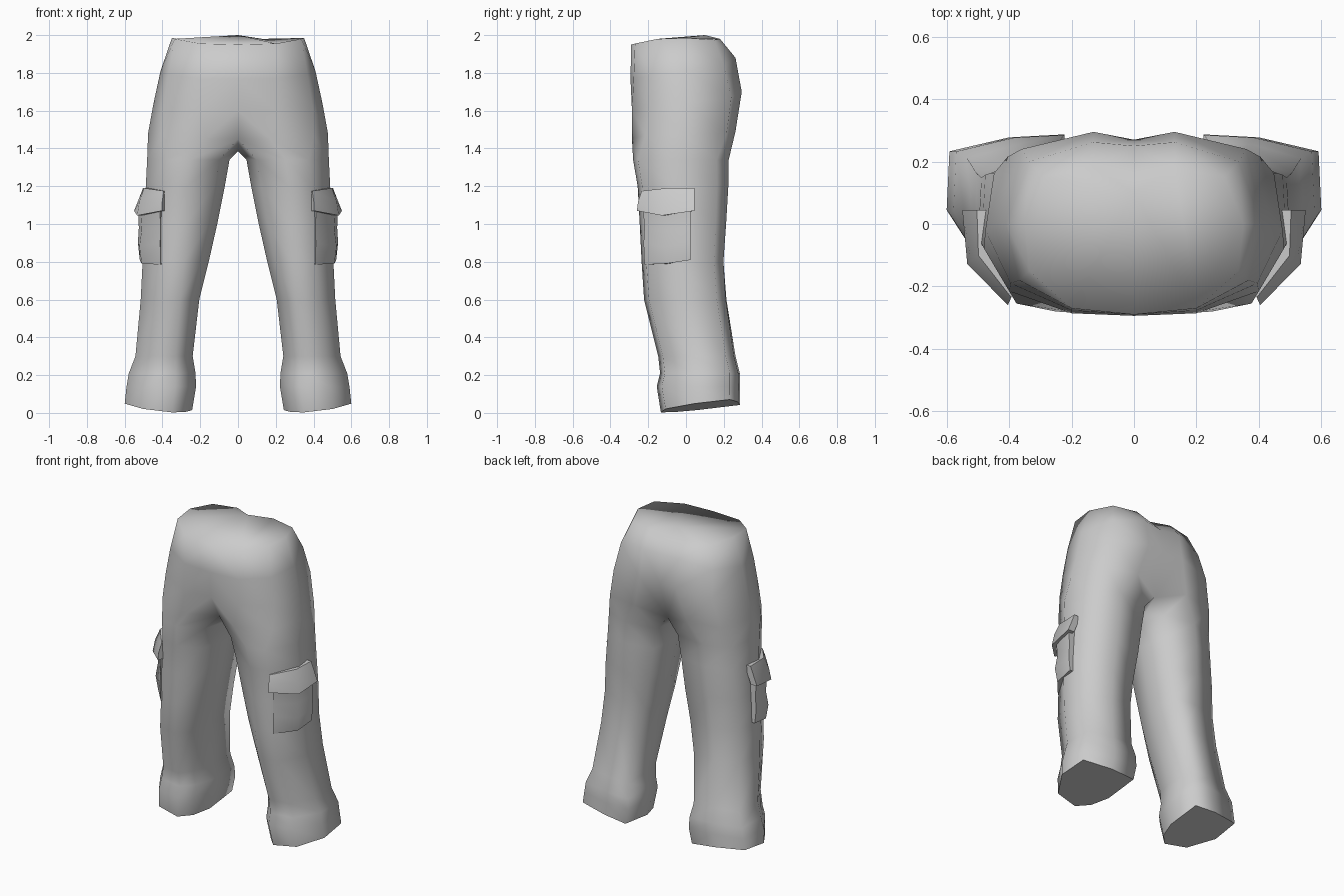
import bpy, bmesh
from mathutils import Vector

cube = bpy.data.objects.get("Cube")
if cube:
    bpy.data.objects.remove(cube)

cloth = bpy.data.materials.new("grey cloth")
cloth.use_nodes = True
cloth.diffuse_color = (0.6, 0.6, 0.6, 1)
cloth.node_tree.nodes["Principled BSDF"].inputs["Base Color"].default_value = (0.6, 0.6, 0.6, 1)


def make(name, bm):
    bmesh.ops.recalc_face_normals(bm, faces=bm.faces)
    mesh = bpy.data.meshes.new(name)
    bm.to_mesh(mesh)
    bm.free()
    mesh.materials.append(cloth)
    obj = bpy.data.objects.new(name, mesh)
    bpy.context.collection.objects.link(obj)
    return obj


def bridge(bm, a, b, closed):
    n = len(a)
    for i in range(n if closed else n - 1):
        j = (i + 1) % n
        bm.faces.new((a[i], a[j], b[j], b[i]))


def mirror(obj):
    mod = obj.modifiers.new("mirror", 'MIRROR')
    mod.use_clip = True
    mod.merge_threshold = 0.002


# Hips: half rings from centre front, around the side, to centre back
hips = [
    [(0, -.29, 1.95), (.2, -.27, 1.955), (.335, -.15, 1.98), (.35, .0, 1.985),
     (.29, .15, 1.975), (.13, .18, 1.98), (0, .1, 2.0)],
    [(0, -.294, 1.77), (.2, -.277, 1.77), (.368, -.18, 1.79), (.41, .0, 1.81),
     (.335, .2, 1.84), (.13, .262, 1.88), (0, .25, 1.87)],
    [(0, -.28, 1.6), (.2, -.286, 1.6), (.395, -.19, 1.62), (.447, .0, 1.64),
     (.36, .24, 1.67), (.13, .295, 1.7), (0, .27, 1.69)],
    [(0, -.2, 1.45), (.17, -.286, 1.45), (.4, -.215, 1.47), (.476, -.02, 1.48),
     (.405, .215, 1.48), (.19, .262, 1.49), (0, .19, 1.43)],
]

# Leg sections blend from a round thigh to a squarer, turned hem
thigh = [(-.75, -.75), (-.05, -1), (.52, -.9), (1, -.2), (.85, .75), (.1, 1), (-.85, .88), (-1, 0)]
hem = [(-.78, -.66), (-.4, -1), (.45, -.88), (1, -.15), (.95, .75), (-.1, .96), (-1, 1), (-1, -.1)]
# Leg rings: height, inner x, outer x, front y, back y
legs = [
    (1.34, .045, .481, -.28, .226), (1.2, .07, .488, -.256, .224),
    (1.0, .11, .5, -.245, .215), (.8, .155, .505, -.235, .203),
    (.6, .205, .515, -.222, .218), (.3, .24, .543, -.147, .262),
    (.21, .225, .578, -.137, .285), (.14, .222, .59, -.155, .287),
    (.035, .243, .6, -.133, .285),
]

bm = bmesh.new()
rings = [[bm.verts.new(p) for p in ring] for ring in hips]
for a, b in zip(rings, rings[1:]):
    bridge(bm, a, b, False)
bm.faces.new(rings[0])
ring = rings[-1] + [bm.verts.new((0, .02, 1.385))]
for z, x0, x1, y0, y1 in legs:
    cx, hx, cy, hy = (x0 + x1) / 2, (x1 - x0) / 2, (y0 + y1) / 2, (y1 - y0) / 2
    blend = min(1, max(0, (1.2 - z) / .7))
    new = []
    for p, q in zip(thigh, hem):
        u, v = Vector(p).lerp(Vector(q), blend)
        tilt = .018 * u + .025 * v if z < .1 else 0
        new.append(bm.verts.new((cx + u * hx, cy + v * hy, z + tilt)))
    bridge(bm, ring, new, True)
    ring = new
sole = bm.faces.new(ring)
for f in bm.faces:
    f.smooth = f is not sole
for e in sole.edges:
    e.smooth = False
trousers = make("trousers", bm)
mirror(trousers)


# Pockets: curved panels wrapped around the front outer corner of each leg
def panel(name, columns, rows, depth):
    outward = [Vector((.4, -.9, 0)), Vector((.8, -.6, 0)), Vector((1, 0, 0))]
    bm = bmesh.new()
    outer, inner = [], []
    for heights, push in rows:
        line = [Vector((x, y, h)) + d * p
                for (x, y), d, h, p in zip(columns, outward, heights, push)]
        outer.append([bm.verts.new(p) for p in line])
        inner.append([bm.verts.new(p - d * depth) for p, d in zip(line, outward)])
    for a, b, c, d in zip(outer, outer[1:], inner, inner[1:]):
        bridge(bm, a + c[::-1], b + d[::-1], True)
    for end in (0, -1):
        bridge(bm, outer[end], inner[end], False)
    obj = make(name, bm)
    mirror(obj)
    bpy.ops.object.select_all(action='DESELECT')
    obj.select_set(True)
    bpy.context.view_layer.objects.active = obj
    bpy.ops.object.shade_smooth_by_angle(angle=1.1)


panel("pocket_bag", [(.41, -.22), (.51, -.105), (.52, .025)], [
    ((1.1, 1.1, 1.1), (.01, .01, .01)),
    ((.98, .97, .98), (0, .0, .005)),
    ((.9, .88, .9), (.005, .015, .01)),
    ((.785, .79, .81), (.0, .0, .0)),
], .06)
panel("pocket_flap", [(.395, -.24), (.51, -.11), (.515, .045)], [
    ((1.175, 1.19, 1.19), (-.005, -.015, -.012)),
    ((1.12, 1.12, 1.12), (.015, .015, .015)),
    ((1.07, 1.045, 1.07), (.022, .03, .035)),
], .045)
